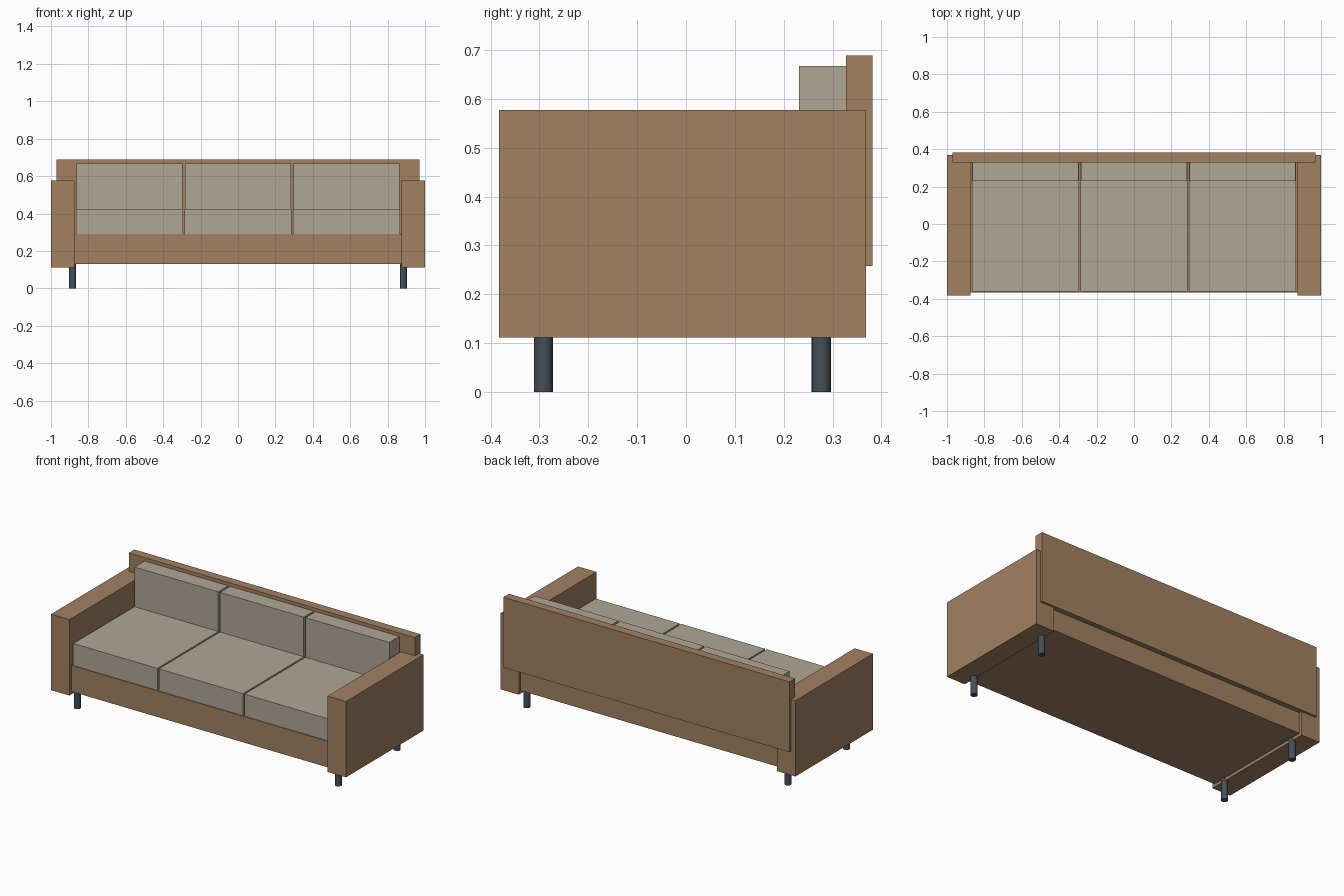
import bpy

if "Cube" in bpy.data.objects:
    bpy.data.objects.remove(bpy.data.objects["Cube"])


def material(name, rgb):
    m = bpy.data.materials.new(name)
    m.diffuse_color = (*rgb, 1)
    m.use_nodes = True
    m.node_tree.nodes["Principled BSDF"].inputs["Base Color"].default_value = m.diffuse_color
    return m


FRAME = material("tan_frame", (0.36, 0.22, 0.12))
FABRIC = material("cushion_fabric", (0.43, 0.39, 0.30))
METAL = material("dark_metal", (0.06, 0.08, 0.10))


def box(name, x, y, z, mat):
    """Box from (min, max) ranges along each axis."""
    bpy.ops.mesh.primitive_cube_add(size=1, location=[(a + b) / 2 for a, b in (x, y, z)])
    ob = bpy.context.object
    ob.name = name
    ob.scale = [b - a for a, b in (x, y, z)]
    bpy.ops.object.transform_apply(location=False, rotation=False, scale=True)
    ob.data.materials.append(mat)
    return ob


# Seat base and tall back panel
box("seat_base", (-0.875, 0.875), (-0.365, 0.351), (0.13, 0.29), FRAME)
box("back_panel", (-0.97, 0.97), (0.328, 0.382), (0.258, 0.689), FRAME)

# Arms and legs, mirrored left and right
for side, s in (("left", -1), ("right", 1)):
    box(f"{side}_arm", sorted((s * 0.875, s * 1.0)), (-0.383, 0.369), (0.112, 0.577), FRAME)
    for end, y in (("front", -0.292), ("back", 0.277)):
        bpy.ops.mesh.primitive_cylinder_add(vertices=24, radius=0.0195, depth=0.13,
                                            location=(s * 0.885, y, 0.065))
        leg = bpy.context.object
        leg.name = f"{side}_{end}_leg"
        leg.data.materials.append(METAL)
        bpy.ops.object.shade_smooth_by_angle()

# Three seat cushions with three back cushions standing on them
for i, name in enumerate(("left", "middle", "right")):
    x = (i - 1) * 0.58
    box(f"{name}_seat_cushion", (x - 0.285, x + 0.285), (-0.36, 0.328), (0.29, 0.425), FABRIC)
    box(f"{name}_back_cushion", (x - 0.284, x + 0.284), (0.231, 0.328), (0.425, 0.668), FABRIC)
